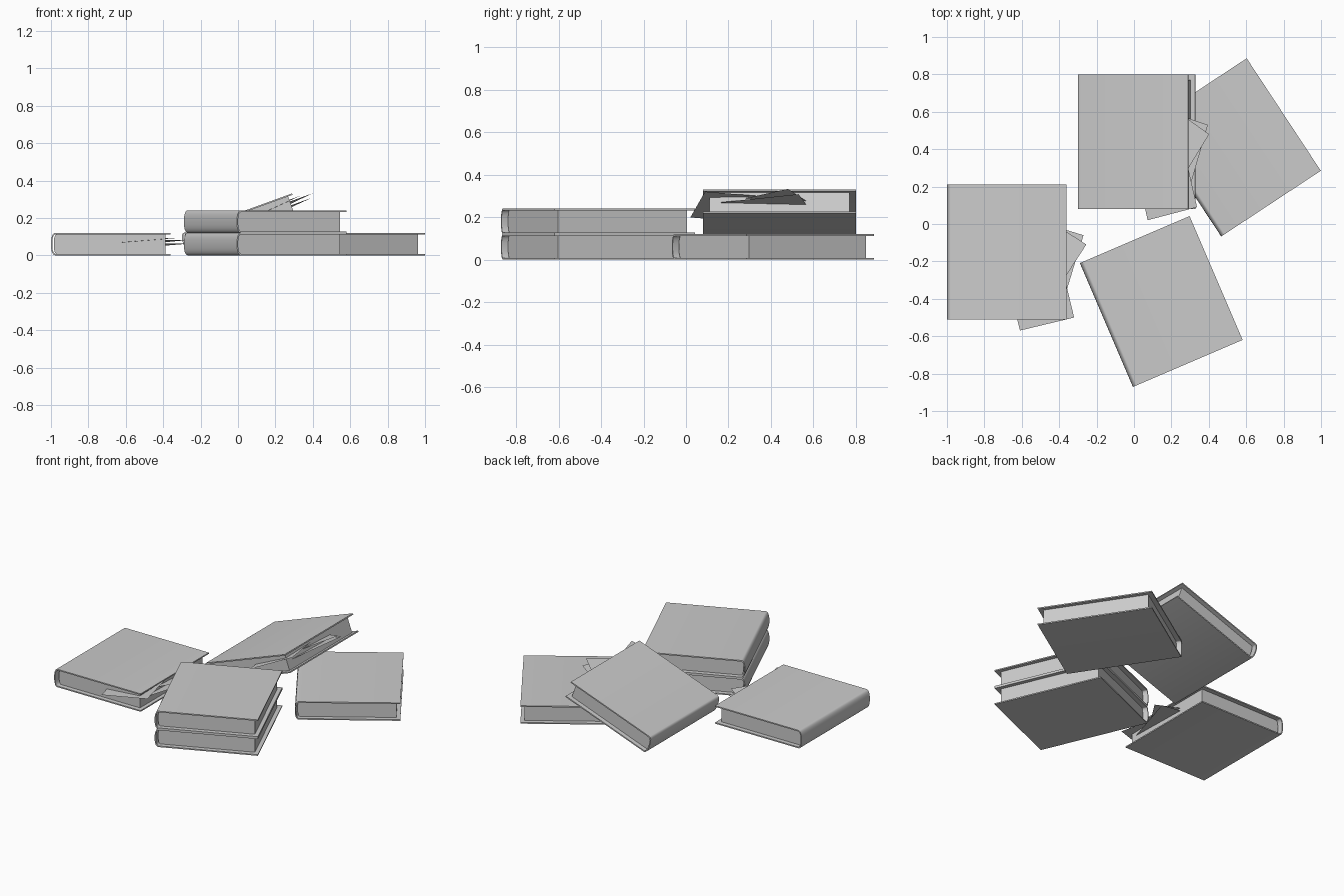
import bpy, bmesh
from math import radians, sin, cos, pi
from mathutils import Matrix, Vector

if "Cube" in bpy.data.objects:
    bpy.data.objects.remove(bpy.data.objects["Cube"])

W, L, T, C = 0.638, 0.72, 0.12, 0.008   # book width, length, thickness, board


def add_mesh(name, bm, mat, smooth=False):
    me = bpy.data.meshes.new(name)
    bm.to_mesh(me)
    bm.free()
    ob = bpy.data.objects.new(name, me)
    bpy.context.collection.objects.link(ob)
    ob.matrix_world = mat
    if smooth:
        bpy.ops.object.select_all(action='DESELECT')
        ob.select_set(True)
        bpy.context.view_layer.objects.active = ob
        bpy.ops.object.shade_smooth_by_angle(angle=radians(35))
    return ob


def extrude_profile(name, quads_or_poly, length, mat):
    """Extrude cross-section polygons (x, z) along y."""
    bm = bmesh.new()
    for poly in quads_or_poly:
        bm.faces.new([bm.verts.new((x, -length / 2, z)) for x, z in poly])
    bmesh.ops.remove_doubles(bm, verts=bm.verts, dist=1e-5)
    ret = bmesh.ops.extrude_face_region(bm, geom=bm.faces[:], use_keep_orig=True)
    vs = [g for g in ret['geom'] if isinstance(g, bmesh.types.BMVert)]
    bmesh.ops.translate(bm, verts=vs, vec=(0, length, 0))
    inner = [f for f in bm.faces if False]
    bmesh.ops.recalc_face_normals(bm, faces=bm.faces[:])
    return add_mesh(name, bm, mat, True)


def spine_arc(x0, depth, half, n=12):
    """Rounded spine curve running from the top board to the bottom board."""
    pts = []
    for i in range(n + 1):
        a = pi / 2 + pi * i / n
        c, s = cos(a), sin(a)
        z = half * (1 if s > 0 else -1) * abs(s) ** 0.8
        pts.append((x0 + depth * c, T / 2 + z))
    return pts


def book(name, mat):
    # cover: a thin C-shaped section wrapped around the spine
    outer = [(W, T)] + spine_arc(0.022, 0.022, T / 2) + [(W, 0)]
    inner = [(W, T - C)] + spine_arc(0.024, 0.017, T / 2 - C) + [(W, C)]
    extrude_profile(name + "_cover", [outer + inner[::-1]], L, mat)
    # page block, set back from the board edges
    block = spine_arc(0.03, 0.015, T / 2 - C) + [(W - 0.025, C), (W - 0.025, T - C)]
    extrude_profile(name + "_pages", [block], L - 0.06, mat)


def loose_pages(name, mat):
    # (outer corner, turn in degrees, direction along the length)
    sheets = [((0.68, -0.35, 0.093), 13.5, 1),
              ((0.73, 0.09, 0.062), -17, -1),
              ((0.745, 0.04, 0.083), -33, -1)]
    for i, (corner, deg, way) in enumerate(sheets):
        a = radians(deg)
        u = Vector((-cos(a), -sin(a), -0.08)) * 0.298
        v = Vector((-sin(a), cos(a), 0)) * 0.4 * way
        p = Vector(corner)
        bm = bmesh.new()
        f = bm.faces.new([bm.verts.new(q) for q in (p, p + v, p + u + v, p + u)])
        f.normal_update()
        if f.normal.z < 0:
            f.normal_flip()
        add_mesh(f"{name}_loose_sheet_{i + 1}", bm, mat)


def pose(x, y, z=0, turn=0, tilt=0):
    return (Matrix.Translation((x, y, z)) @ Matrix.Rotation(radians(turn), 4, 'Z')
            @ Matrix.Rotation(radians(-tilt), 4, 'Y'))


left = pose(-1, -0.15)
leaning = pose(-0.27, 0.44, tilt=20)
book("left_book", left)
loose_pages("left_book", left)
book("stack_lower_book", pose(-0.1475, -0.54, 0, 23.2))
book("stack_upper_book", pose(-0.1475, -0.54, T, 23.2))
book("right_book", pose(0.268, 0.234, 0, 33.4))
book("leaning_book", leaning)
loose_pages("leaning_book", leaning)
